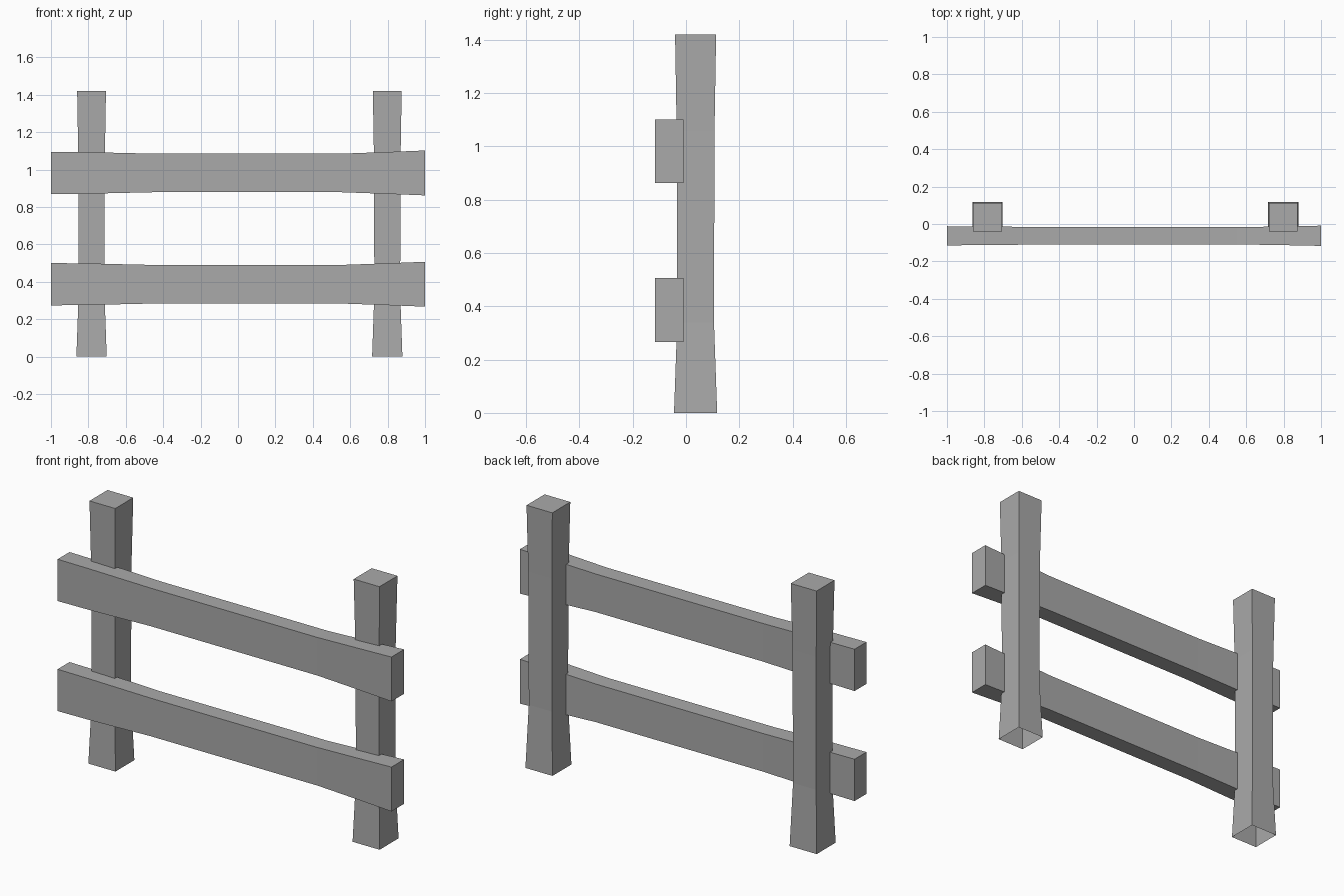
import bpy
import bmesh

cube = bpy.data.objects.get("Cube")
if cube:
    bpy.data.objects.remove(cube, do_unlink=True)

grey = bpy.data.materials.new("plain_grey")
grey.use_nodes = True
colour = (0.4, 0.4, 0.4, 1)
grey.diffuse_color = colour
grey.node_tree.nodes["Principled BSDF"].inputs["Base Color"].default_value = colour


def loft(name, rings, cap_start=True):
    """Join four-cornered rings into a flat-faced beam."""
    bm = bmesh.new()
    loops = [[bm.verts.new(p) for p in ring] for ring in rings]
    for a, b in zip(loops, loops[1:]):
        for i in range(4):
            j = (i + 1) % 4
            bm.faces.new((a[i], a[j], b[j], b[i]))
    if cap_start:
        bm.faces.new(loops[0][::-1])
    bm.faces.new(loops[-1])
    mesh = bpy.data.meshes.new(name)
    bm.to_mesh(mesh)
    bm.free()
    mesh.materials.append(grey)
    obj = bpy.data.objects.new(name, mesh)
    bpy.context.collection.objects.link(obj)


def post(name, cx, cy=0.036):
    # Waisted post, open underneath
    rings = []
    for z, h in ((0, 0.081), (0.34, 0.069), (1.06, 0.071), (1.42, 0.077)):
        rings.append([(cx + sx * h, cy + sy * h, z)
                      for sx, sy in ((-1, -1), (1, -1), (1, 1), (-1, 1))])
    loft(name, rings, cap_start=False)


def rail(name, cz, cy=-0.063):
    # Plank that swells towards its ends: x, half depth, half height
    stations = ((-1, 0.051, 0.113), (-0.8, 0.05, 0.111), (-0.45, 0.046, 0.103),
                (0.55, 0.046, 0.103), (0.8, 0.05, 0.112), (1, 0.054, 0.12))
    rings = []
    for x, d, h in stations:
        rings.append([(x, cy + sy * d, cz + sz * h)
                      for sy, sz in ((-1, -1), (1, -1), (1, 1), (-1, 1))])
    loft(name, rings)


post("right_post", -0.783)
post("left_post", 0.798)
rail("lower_rail", 0.387)
rail("upper_rail", 0.982)
